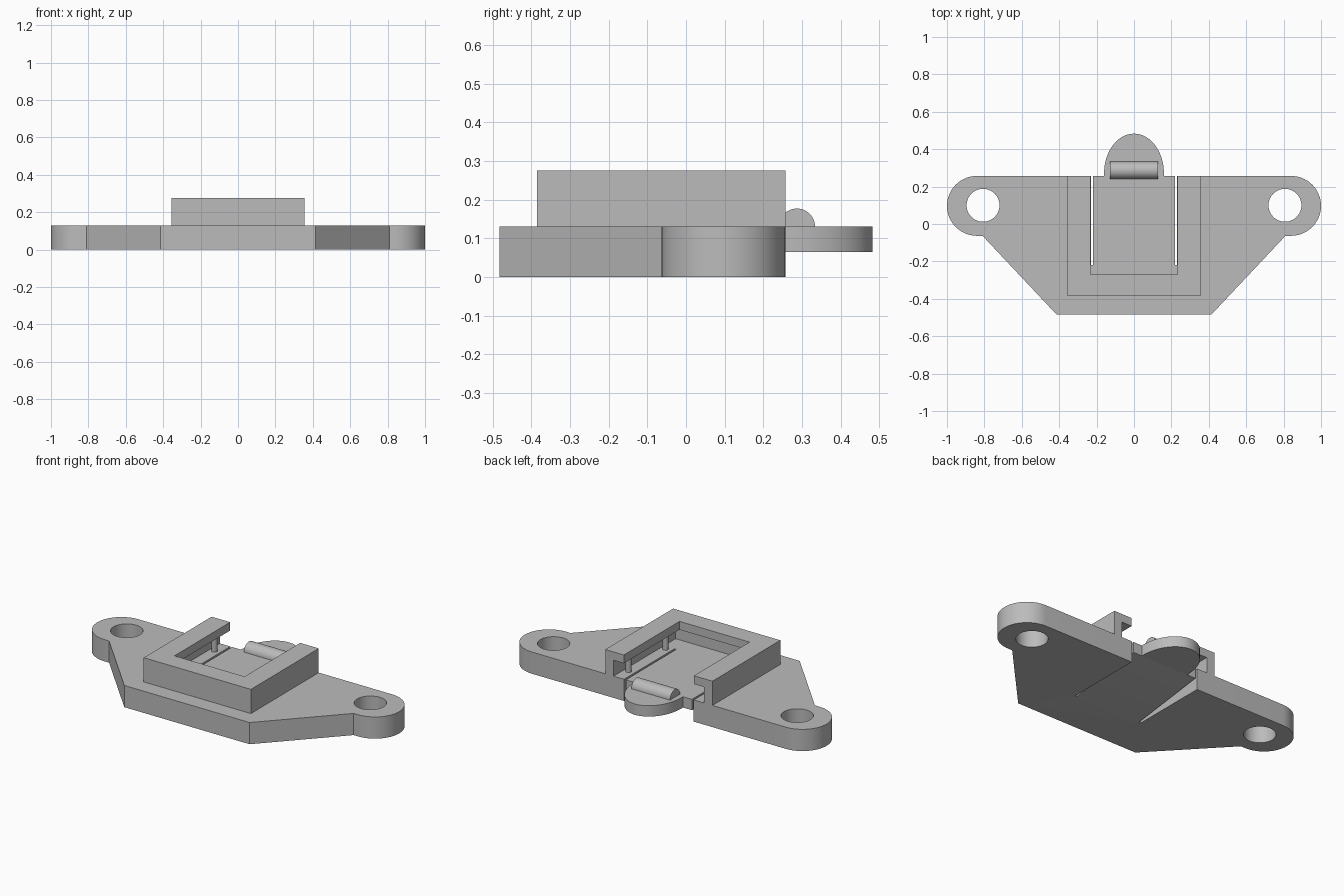
import bpy, bmesh
from math import cos, sin, pi, radians
from mathutils import Matrix

cube = bpy.data.objects.get("Cube")
if cube:
    bpy.data.objects.remove(cube, do_unlink=True)

grey = bpy.data.materials.new("plain grey")
grey.use_nodes = True
colour = (0.5, 0.5, 0.5, 1)
grey.diffuse_color = colour
grey.node_tree.nodes["Principled BSDF"].inputs["Base Color"].default_value = colour

PLATE, TOP, LIP = 0.13, 0.275, 0.225   # key heights
BACK = 0.257                           # straight rear edge
TAB_BOTTOM = 0.065


def prism(name, outline, low, high, along_x=False):
    """Extrude an outline along z, or a (y, z) outline along x."""
    bm = bmesh.new()
    if along_x:
        verts = [bm.verts.new((low, a, b)) for a, b in outline]
        shift = (high - low, 0, 0)
    else:
        verts = [bm.verts.new((a, b, low)) for a, b in outline]
        shift = (0, 0, high - low)
    face = bm.faces.new(verts)
    new = bmesh.ops.extrude_face_region(bm, geom=[face])["geom"]
    bmesh.ops.translate(bm, vec=shift, verts=[v for v in new if isinstance(v, bmesh.types.BMVert)])
    bmesh.ops.recalc_face_normals(bm, faces=bm.faces)
    mesh = bpy.data.meshes.new(name)
    bm.to_mesh(mesh)
    bm.free()
    mesh.materials.append(grey)
    obj = bpy.data.objects.new(name, mesh)
    bpy.context.collection.objects.link(obj)
    return obj


def box(name, x0, x1, y0, y1, z0, z1):
    return prism(name, [(x0, y0), (x1, y0), (x1, y1), (x0, y1)], z0, z1)


def arc(cx, cy, rx, ry, start, end, steps):
    angles = [radians(start + (end - start) * i / steps) for i in range(steps + 1)]
    return [(cx + rx * cos(a), cy + ry * sin(a)) for a in angles]


def circle(cx, cy, r, steps):
    return arc(cx, cy, r, r, 0, 360, steps)[:-1]


def cut(obj, cutters):
    """Subtract the cutters for good and remove them."""
    for c in cutters:
        mod = obj.modifiers.new("cut", 'BOOLEAN')
        mod.operation, mod.solver, mod.object = 'DIFFERENCE', 'EXACT', c
    bpy.context.view_layer.update()
    result = obj.evaluated_get(bpy.context.evaluated_depsgraph_get())
    mesh = bpy.data.meshes.new_from_object(result)
    obj.modifiers.clear()
    obj.data = mesh
    for c in cutters:
        bpy.data.objects.remove(c, do_unlink=True)


# Mounting plate with rounded ears
right_side = [(0.415, -0.483), (0.81, -0.063)] + arc(0.84, 0.097, 0.16, 0.16, -90, 90, 32)
left_side = [(-x, y) for x, y in reversed(right_side)]
plate = prism("mounting_plate", right_side + left_side, 0, PLATE)

# Screw holes, flex slits and the sloped relief under the tongue
cutters = [prism("relief_cutter", [(-0.22, 0), (0.3, 0.071), (0.3, -0.1), (-0.22, -0.1)],
                 -0.231, 0.231, True)]
for s in (-1, 1):
    cutters.append(prism("hole_cutter", circle(s * 0.807, 0.1, 0.088, 48), -0.1, 0.3))
    x0, x1 = sorted((s * 0.219, s * 0.231))
    cutters.append(box("slit_cutter", x0, x1, -0.22, 0.3, -0.1, 0.3))
cut(plate, cutters)

# Raised holder: U-shaped wall with an overhanging lip
holder = box("holder_frame", -0.355, 0.355, -0.385, BACK, PLATE, TOP)
cut(holder, [box("slot_cutter", -0.3, 0.3, -0.33, 0.4, 0, LIP),
             box("opening_cutter", -0.232, 0.232, -0.27, 0.4, 0, 0.4)])

# Small pegs under the lip
for side, s in (("right", 1), ("left", -1)):
    for place, y in (("rear", 0.16), ("front", -0.19)):
        prism(f"{place}_peg_{side}", circle(s * 0.268, y, 0.016, 16), PLATE, LIP)

# Release tab and rounded catch
tab = prism("release_tab", [(-0.16, BACK)] + arc(0, 0.27, 0.16, 0.213, 180, 0, 40) + [(0.16, BACK)],
            TAB_BOTTOM, PLATE)
catch = prism("catch_ridge", arc(0.287, PLATE, 0.047, 0.047, 0, 180, 24), -0.128, 0.128, True)

# Smooth the curved walls, keep edges crisp
bpy.ops.object.select_all(action='DESELECT')
for obj in bpy.context.collection.objects:
    if obj.type == 'MESH' and grey.name in obj.data.materials:
        obj.select_set(True)
        bpy.context.view_layer.objects.active = obj
bpy.ops.object.shade_smooth_by_angle(angle=radians(30))
